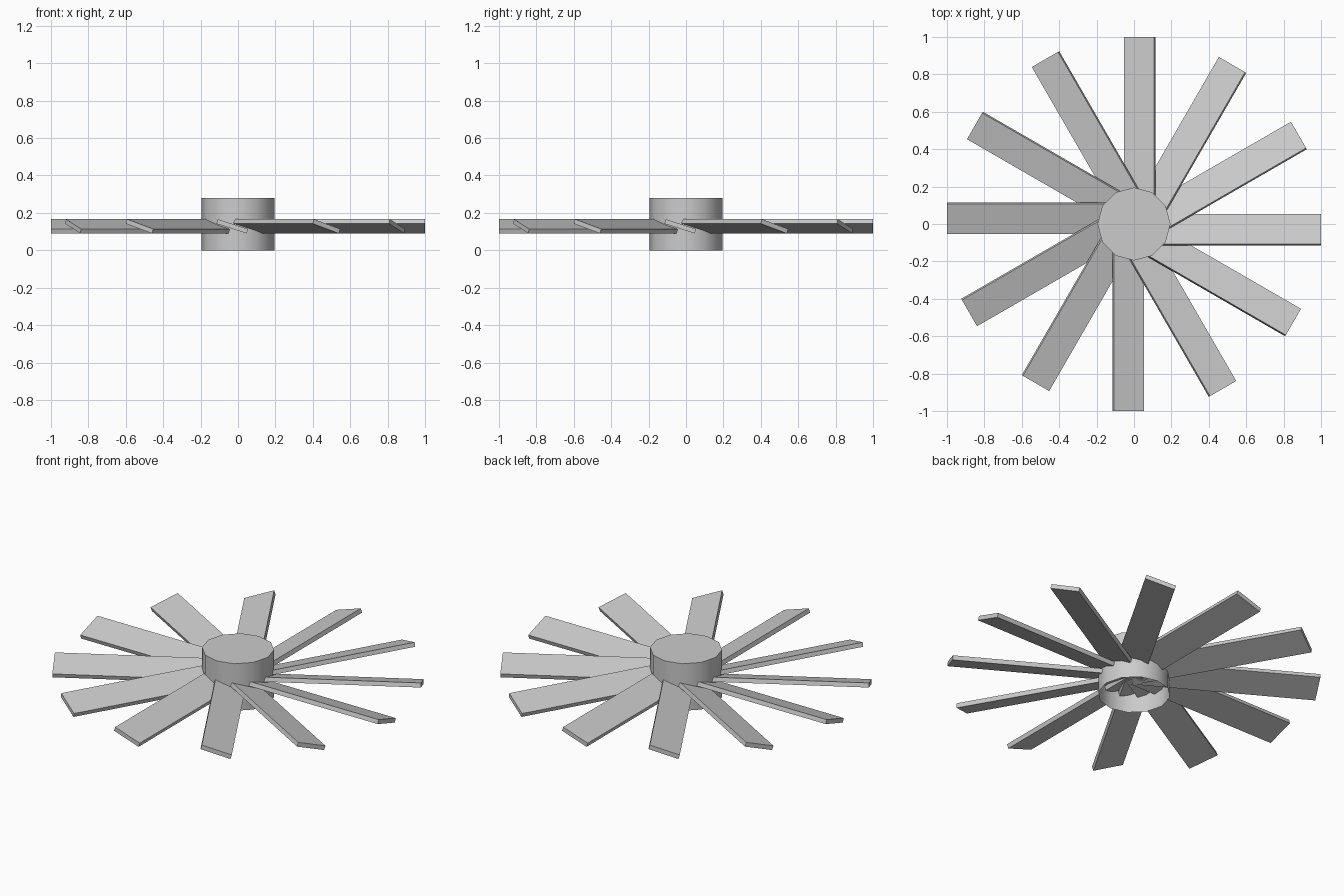
import bpy, bmesh, math
from mathutils import Matrix

if "Cube" in bpy.data.objects:
    bpy.data.objects.remove(bpy.data.objects["Cube"])

BLADES = 12
HUB_R, HUB_H = 0.195, 0.28
BLADE_W, BLADE_T, PITCH = 0.17, 0.025, math.radians(18)


def add_object(name, bm):
    mesh = bpy.data.meshes.new(name)
    bm.to_mesh(mesh)
    bm.free()
    obj = bpy.data.objects.new(name, mesh)
    bpy.context.collection.objects.link(obj)
    return obj


# Hub: a cap open at the bottom, smooth around the side
bm = bmesh.new()
bmesh.ops.create_cone(bm, cap_ends=True, segments=12, radius1=HUB_R, radius2=HUB_R,
                      depth=HUB_H, matrix=Matrix.Translation((0, 0, HUB_H / 2)))
bottom = [f for f in bm.faces if f.normal.z < -0.9]
bmesh.ops.delete(bm, geom=bottom, context='FACES_ONLY')
hub = add_object("hub", bm)
bpy.context.view_layer.objects.active = hub
hub.select_set(True)
bpy.ops.object.shade_smooth_by_angle(angle=math.radians(40))

# Blades: flat pitched boards, set slightly off the radial line
for i in range(BLADES):
    bm = bmesh.new()
    place = (Matrix.Rotation(math.tau * i / BLADES, 4, 'Z')
             @ Matrix.Translation((0.5, -0.031, 0.128))
             @ Matrix.Rotation(-PITCH, 4, 'X')
             @ Matrix.Diagonal((1.0, BLADE_W, BLADE_T, 1)))
    bmesh.ops.create_cube(bm, size=1, matrix=place)
    add_object(f"blade_{i + 1}", bm)
